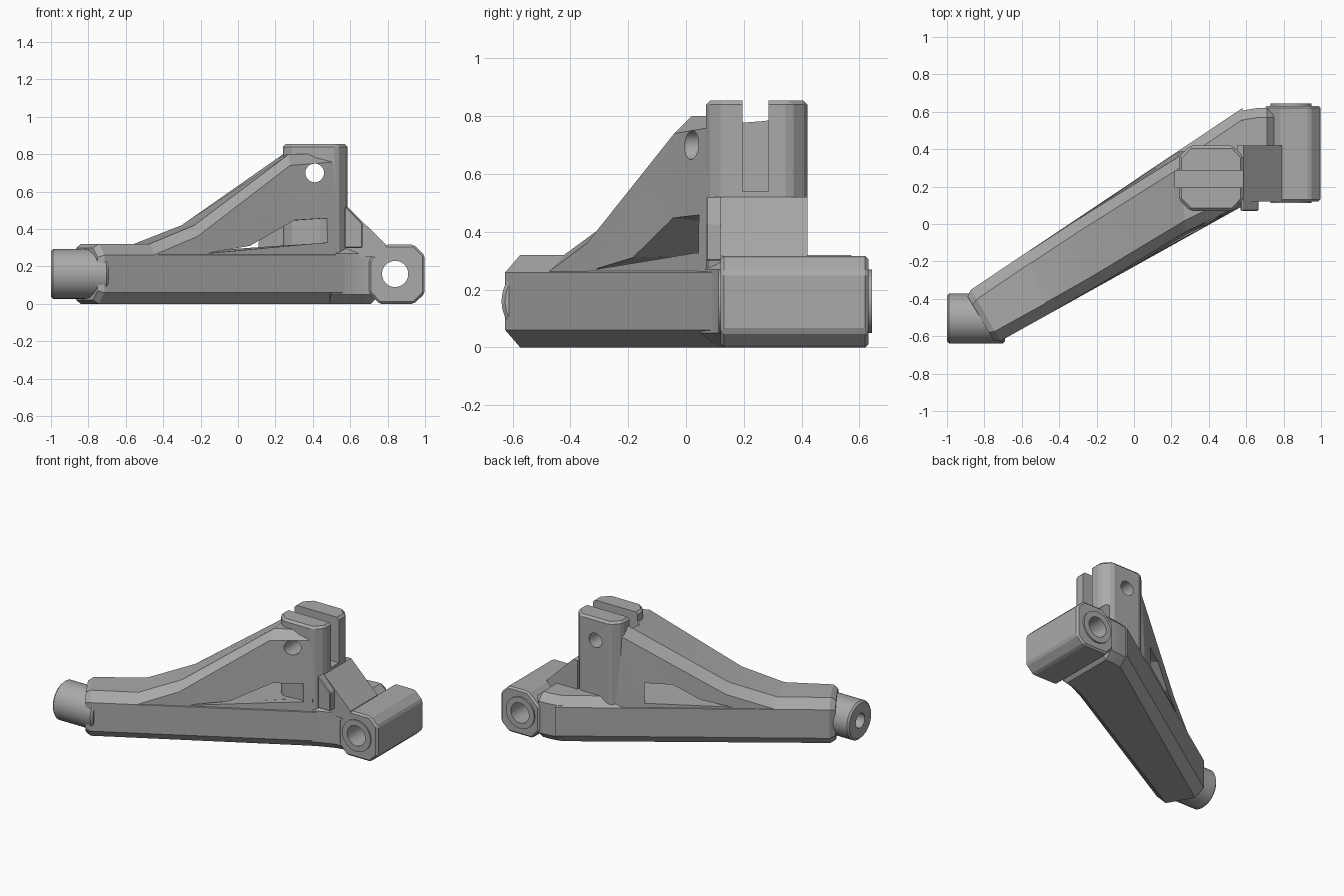
import bpy, bmesh, math
from mathutils import Vector

cube = bpy.data.objects.get("Cube")
if cube:
    bpy.data.objects.remove(cube, do_unlink=True)

grey = bpy.data.materials.new("plain_grey")
grey.use_nodes = True
GREY = (0.4, 0.4, 0.4, 1)
grey.diffuse_color = GREY
grey.node_tree.nodes["Principled BSDF"].inputs["Base Color"].default_value = GREY


def loft(name, rings):
    """Skin a closed solid through rings of equal point count."""
    bm = bmesh.new()
    loops = [[bm.verts.new(p) for p in ring] for ring in rings]
    n = len(loops[0])
    for a, b in zip(loops, loops[1:]):
        for i in range(n):
            j = (i + 1) % n
            bm.faces.new((a[i], a[j], b[j], b[i]))
    bm.faces.new(loops[0][::-1])
    bm.faces.new(loops[-1])
    bmesh.ops.recalc_face_normals(bm, faces=bm.faces)
    me = bpy.data.meshes.new(name)
    bm.to_mesh(me)
    bm.free()
    ob = bpy.data.objects.new(name, me)
    bpy.context.collection.objects.link(ob)
    me.materials.append(grey)
    return ob


def place(axis, a, b, d):
    return {"x": (d, a, b), "y": (a, d, b), "z": (a, b, d)}[axis]


def prism(name, pts, axis, lo, hi):
    return loft(name, [[place(axis, a, b, d) for a, b in pts] for d in (lo, hi)])


def rod(name, a, b, r, axis, lo, hi, n=48):
    angles = [2 * math.pi * i / n for i in range(n)]
    return prism(name, [(a + r * math.cos(t), b + r * math.sin(t)) for t in angles], axis, lo, hi)


def apply_mod(ob, mod):
    bpy.context.view_layer.objects.active = ob
    bpy.ops.object.modifier_apply(modifier=mod.name)


def bevel(ob, width):
    mod = ob.modifiers.new("bevel", "BEVEL")
    mod.width = width
    mod.segments = 1
    mod.limit_method = "ANGLE"
    apply_mod(ob, mod)


def cut(ob, *cutters):
    for c in cutters:
        mod = ob.modifiers.new("cut", "BOOLEAN")
        mod.operation = "DIFFERENCE"
        mod.solver = "EXACT"
        mod.object = c
        apply_mod(ob, mod)


# Plan outline of the arm: front and back edges, both run from foot to tower
F0, F1 = Vector((-0.74, -0.64)), Vector((0.57, 0.09))
B0, B1 = Vector((-0.90, -0.37)), Vector((0.55, 0.60))


def across(t, inset, back):
    f, b = F0.lerp(F1, t), B0.lerp(B1, t)
    step = (b - f).normalized() * inset
    return b - step if back else f + step


def section(t, levels):
    """Symmetric ring from (inset, height) levels."""
    front = [(*across(t, i, False), z) for i, z in levels]
    back = [(*across(t, i, True), z) for i, z in levels]
    return front + back[::-1]


# Lower beam with chamfered edges
full = [(0.06, 0), (0, 0.06), (0, 0.26), (0.06, 0.32)]
small = [(0.07, 0.02), (0.02, 0.07), (0.02, 0.25), (0.07, 0.30)]
beam = loft("arm_beam", [section(0, small), section(0.02, full), section(1.02, full)])

# Rising web that climbs from the beam to the tower
steps = [(0.1, 0.002, 0.23, 0.29), (0.22, 0.002, 0.26, 0.32),
         (0.40, 0.005, 0.36, 0.42), (0.78, 0.03, 0.74, 0.80)]
rings = [section(t, [(0.002, 0.15), (0.002, 0.22), (i, s), (i + 0.06, top)])
         for t, i, s, top in steps]
rings.append([(0.53, 0.07, 0.15), (0.53, 0.07, 0.22), (0.53, 0.08, 0.76), (0.50, 0.13, 0.80),
              (0.40, 0.36, 0.80), (0.40, 0.41, 0.74), (0.40, 0.41, 0.22), (0.40, 0.41, 0.15)])
web = loft("arm_web", rings)

# Clevis tower
tower = prism("clevis_tower", [(0.24, 0.13), (0.30, 0.07), (0.53, 0.07), (0.585, 0.13),
                               (0.585, 0.36), (0.53, 0.42), (0.30, 0.42), (0.24, 0.36)],
              "z", 0.06, 0.855)
bevel(tower, 0.015)

# Tapered window through the arm
front_shape = [(0.45, 0.27), (0.63, 0.31), (0.82, 0.45), (0.95, 0.46), (0.95, 0.33)]
back_shape = [(0.37, 0.27), (0.48, 0.32), (0.58, 0.42), (0.68, 0.43), (0.68, 0.29)]
window = loft("window_cutter", [
    [(*across(t, -0.03, False), z) for t, z in front_shape],
    [(*across(t, -0.03, True), z) for t, z in back_shape]])

slot = prism("slot_cutter", [(0.195, 0.54), (0.285, 0.54), (0.285, 1), (0.195, 1)], "x", 0.22, 0.7)
pin = rod("pin_cutter", 0.41, 0.70, 0.05, "y", -0.3, 0.7)
cut(beam, window)
cut(web, window, slot, pin)
cut(tower, slot, pin)

# Bridge between the beam and the pivot block
bridge = prism("pivot_bridge", [(0.45, 0.03), (0.57, 0.09), (0.66, 0.125), (0.76, 0.14),
                                (0.76, 0.62), (0.66, 0.62), (0.57, 0.605), (0.42, 0.50)],
               "z", 0, 0.32)
bevel(bridge, 0.05)

# Pivot block, end bosses and bore
block = prism("pivot_block", [(0.70, 0.06), (0.755, 0), (0.94, 0), (0.998, 0.055),
                              (0.998, 0.26), (0.94, 0.317), (0.79, 0.317), (0.70, 0.235)],
              "y", 0.12, 0.632)
bevel(block, 0.012)
boss = rod("pivot_boss", 0.84, 0.16, 0.11, "y", 0.112, 0.643)
bore = rod("bore_cutter", 0.84, 0.16, 0.07, "y", 0, 0.8)
cut(block, bore)
cut(boss, bore)

# Sloping gusset and its front lip
gusset = prism("tower_gusset", [(0.55, 0.25), (0.79, 0.25), (0.79, 0.317), (0.585, 0.52), (0.55, 0.52)],
               "y", 0.12, 0.42)
lip = prism("gusset_lip", [(0.57, 0.30), (0.665, 0.30), (0.665, 0.43), (0.58, 0.52), (0.57, 0.52)],
            "y", 0.07, 0.13)
bevel(lip, 0.008)

# Round foot with a blind bore
foot = rod("foot_bushing", -0.505, 0.16, 0.133, "x", -1.0, -0.69)
bevel(foot, 0.012)
foot_bore = rod("foot_bore_cutter", -0.505, 0.16, 0.05, "x", -1.1, -0.82)
cut(foot, foot_bore)
cut(beam, foot_bore)

for c in (window, slot, pin, bore, foot_bore):
    bpy.data.objects.remove(c, do_unlink=True)

# Smooth shading with sharp edges kept
parts = [beam, web, tower, bridge, block, boss, gusset, lip, foot]
bpy.ops.object.select_all(action="DESELECT")
for ob in parts:
    ob.select_set(True)
bpy.context.view_layer.objects.active = beam
bpy.ops.object.shade_smooth_by_angle(angle=math.radians(15))
